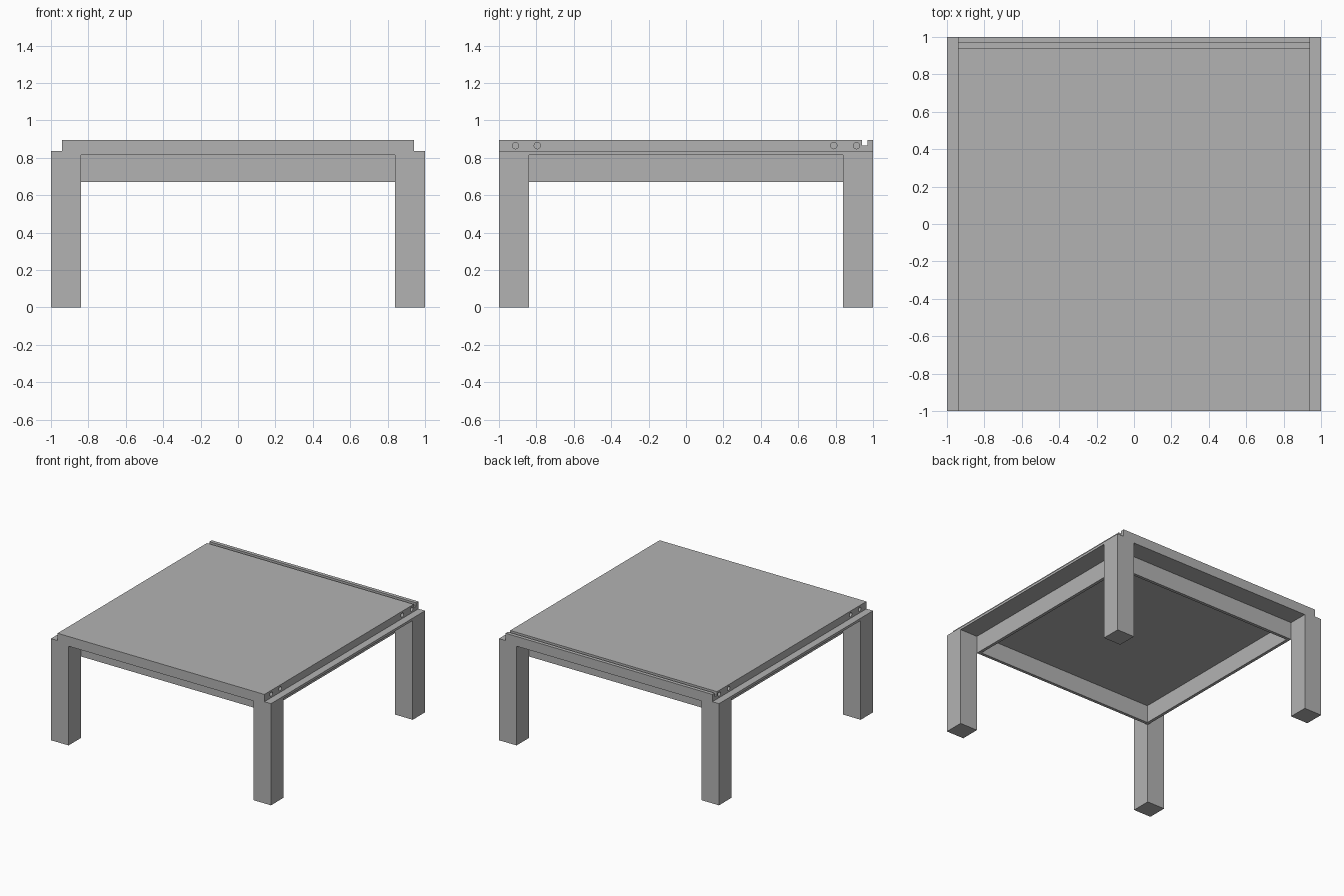
import bpy
import bmesh
from math import radians
from mathutils import Matrix, Vector

cube = bpy.data.objects.get("Cube")
if cube:
    bpy.data.objects.remove(cube, do_unlink=True)

HALF = 1.0        # half width of the table
LEG = 0.16        # leg width
INNER = HALF - LEG
UNDER = 0.815     # underside of the top
LEDGE = 0.835     # side ledge height
TOP = 0.895
STEP = 0.94       # half width of the raised board
APRON = 0.67      # bottom of the rails
THICK = 0.025     # rail thickness
HOLE_Z = 0.865

grey = bpy.data.materials.new("plain grey")
grey.use_nodes = True
grey.diffuse_color = (0.45, 0.45, 0.45, 1)
grey.node_tree.nodes["Principled BSDF"].inputs["Base Color"].default_value = (0.45, 0.45, 0.45, 1)


def add_object(name, bm):
    bmesh.ops.recalc_face_normals(bm, faces=bm.faces[:])
    mesh = bpy.data.meshes.new(name)
    bm.to_mesh(mesh)
    bm.free()
    mesh.materials.append(grey)
    obj = bpy.data.objects.new(name, mesh)
    bpy.context.collection.objects.link(obj)
    return obj


def add_box(bm, low, high):
    low, high = Vector(low), Vector(high)
    matrix = Matrix.Translation((low + high) / 2) @ Matrix.Diagonal((high - low).to_4d())
    matrix[3][3] = 1
    bmesh.ops.create_cube(bm, size=1, matrix=matrix)


def box(name, low, high):
    bm = bmesh.new()
    add_box(bm, low, high)
    return add_object(name, bm)


# Table top: stepped profile extruded from front to back
half_profile = [(HALF, UNDER), (HALF, LEDGE), (STEP, LEDGE), (STEP, TOP)]
profile = half_profile + [(-x, z) for x, z in reversed(half_profile)]
bm = bmesh.new()
face = bm.faces.new([bm.verts.new((x, -HALF, z)) for x, z in profile])
extruded = bmesh.ops.extrude_face_region(bm, geom=[face])["geom"]
verts = [v for v in extruded if isinstance(v, bmesh.types.BMVert)]
bmesh.ops.translate(bm, verts=verts, vec=(0, 2 * HALF, 0))
table_top = add_object("table_top", bm)

# Cutter: groove along the back edge and dowel holes in both sides
bm = bmesh.new()
add_box(bm, (-1.1, 0.94, HOLE_Z), (1.1, 0.97, 1.0))
for side in (-1, 1):
    for y in (-0.912, -0.795, 0.79, 0.912):
        matrix = Matrix.Translation((side * STEP, y, HOLE_Z)) @ Matrix.Rotation(radians(90), 4, "Y")
        bmesh.ops.create_cone(bm, cap_ends=True, segments=24, radius1=0.017,
                              radius2=0.017, depth=0.2, matrix=matrix)
cutter = add_object("top_cutter", bm)
cutter.hide_render = True

cut = table_top.modifiers.new("groove_and_holes", "BOOLEAN")
cut.operation = "DIFFERENCE"
cut.solver = "EXACT"
cut.object = cutter
bpy.context.view_layer.objects.active = table_top
table_top.select_set(True)
bpy.ops.object.modifier_apply(modifier=cut.name)
bpy.data.objects.remove(cutter, do_unlink=True)
bpy.ops.object.shade_smooth_by_angle(angle=radians(30))

# Square legs, flush with the corners
mid = HALF - LEG / 2
for end, sy in (("front", -1), ("back", 1)):
    for side, sx in (("right", -1), ("left", 1)):
        x, y = sx * mid, sy * mid
        box(f"{end}_{side}_leg", (x - LEG / 2, y - LEG / 2, 0), (x + LEG / 2, y + LEG / 2, UNDER))

# Thin rails set back between the legs
rail = INNER - THICK
box("front_rail", (-INNER, -INNER, APRON), (INNER, -rail, UNDER))
box("back_rail", (-INNER, rail, APRON), (INNER, INNER, UNDER))
box("right_rail", (-INNER, -rail, APRON), (-rail, rail, UNDER))
box("left_rail", (rail, -rail, APRON), (INNER, rail, UNDER))
